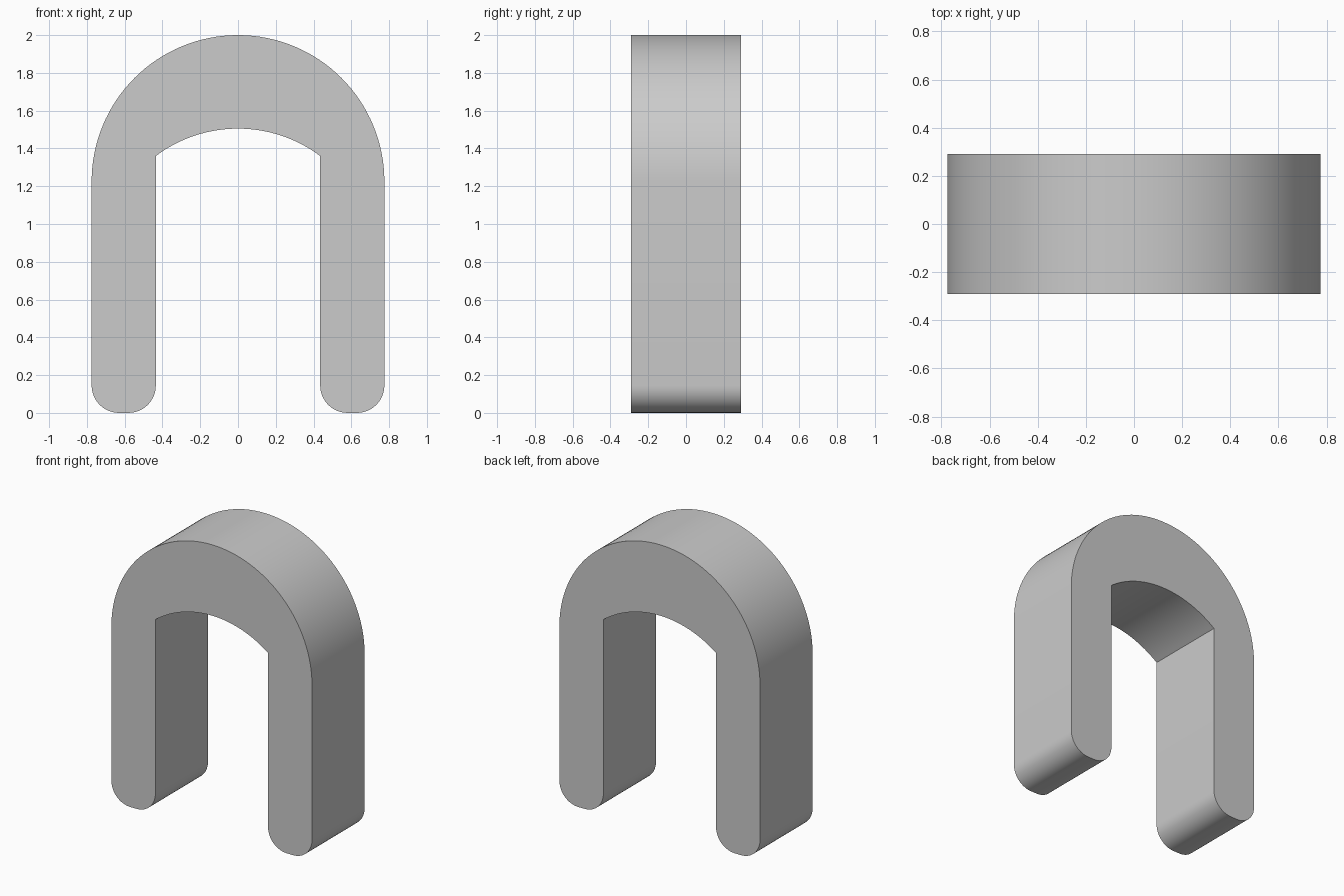
import bpy
import bmesh
from math import cos, sin, pi, asin

cube = bpy.data.objects.get("Cube")
if cube:
    bpy.data.objects.remove(cube, do_unlink=True)

HALF_WIDTH, INNER, DEPTH = 0.775, 0.435, 0.58
SPRING, FOOT_RADIUS = 1.225, 0.145
SOFFIT_RADIUS, SOFFIT_TOP = 0.725, 1.505


def arc(cx, cz, radius, start, end, steps):
    """Points along a circular arc in the XZ plane."""
    angles = [start + (end - start) * i / steps for i in range(steps + 1)]
    return [(cx + radius * cos(a), cz + radius * sin(a)) for a in angles]


def foot(outer_x, inner_x):
    """Rounded leg end, from the right side to the left side."""
    right, left = max(outer_x, inner_x), min(outer_x, inner_x)
    r = FOOT_RADIUS
    return (arc(right - r, r, r, 0, -pi / 2, 10)
            + arc(left + r, r, r, -pi / 2, -pi, 10))


# Closed outline: crown, left foot, soffit, right foot
spread = asin(INNER / SOFFIT_RADIUS)
outline = arc(0, SPRING, HALF_WIDTH, pi, 0, 64)
outline += foot(HALF_WIDTH, INNER)
outline += arc(0, SOFFIT_TOP - SOFFIT_RADIUS, SOFFIT_RADIUS,
               pi / 2 - spread, pi / 2 + spread, 32)
outline += foot(-INNER, -HALF_WIDTH)

# Extrude the outline through the depth
bm = bmesh.new()
front = bm.faces.new([bm.verts.new((x, -DEPTH / 2, z)) for x, z in outline])
extruded = bmesh.ops.extrude_face_region(bm, geom=[front], use_keep_orig=True)
back_verts = [g for g in extruded["geom"] if isinstance(g, bmesh.types.BMVert)]
bmesh.ops.translate(bm, verts=back_verts, vec=(0, DEPTH, 0))
bmesh.ops.recalc_face_normals(bm, faces=bm.faces)
mesh = bpy.data.meshes.new("arch")
bm.to_mesh(mesh)
bm.free()

# Plain grey finish
grey = bpy.data.materials.new("plain grey")
grey.use_nodes = True
colour = (0.6, 0.6, 0.6, 1)
grey.diffuse_color = colour
grey.node_tree.nodes["Principled BSDF"].inputs["Base Color"].default_value = colour
mesh.materials.append(grey)

arch = bpy.data.objects.new("arch", mesh)
bpy.context.collection.objects.link(arch)
bpy.ops.object.select_all(action='DESELECT')
arch.select_set(True)
bpy.context.view_layer.objects.active = arch
bpy.ops.object.shade_smooth_by_angle(angle=pi / 6)
